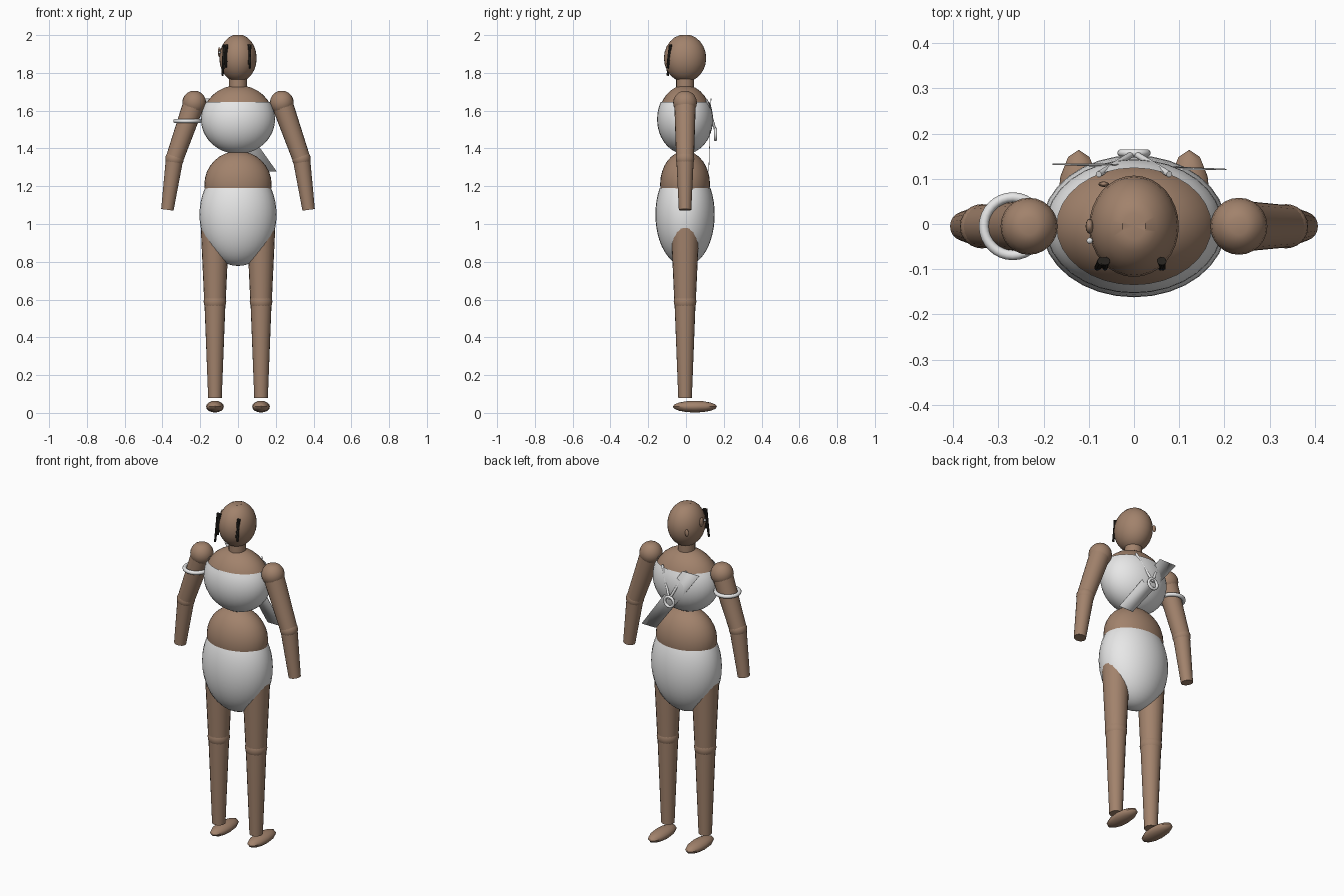
import bpy, bmesh, math
from mathutils import Vector, Matrix

cube = bpy.data.objects.get("Cube")
if cube:
    bpy.data.objects.remove(cube, do_unlink=True)

MID = -0.005  # depth of the body's centre plane


def material(name, rgb):
    m = bpy.data.materials.new(name)
    m.use_nodes = True
    color = (*rgb, 1)
    m.diffuse_color = color
    m.node_tree.nodes["Principled BSDF"].inputs["Base Color"].default_value = color
    return m


skin = material("skin", (0.36, 0.225, 0.15))
white = material("white_cloth", (0.8, 0.8, 0.8))
ribbon = material("ribbon_grey", (0.62, 0.62, 0.62))
dark = material("dark_hair", (0.02, 0.017, 0.014))


def finish(name, bm, mat):
    mesh = bpy.data.meshes.new(name)
    bmesh.ops.recalc_face_normals(bm, faces=bm.faces)
    bm.to_mesh(mesh)
    bm.free()
    mesh.materials.append(mat)
    ob = bpy.data.objects.new(name, mesh)
    bpy.context.collection.objects.link(ob)
    bpy.ops.object.select_all(action="DESELECT")
    ob.select_set(True)
    bpy.context.view_layer.objects.active = ob
    bpy.ops.object.shade_smooth_by_angle(angle=math.radians(40))
    return ob


def ellipsoid(name, center, radii, mat, segs=24, rings=12, cut=None, dimple=False):
    """Ball scaled to radii; cut removes everything above that height."""
    bm = bmesh.new()
    bmesh.ops.create_uvsphere(bm, u_segments=segs, v_segments=rings, radius=1)
    if dimple:
        for v in bm.verts:
            if abs(v.co.z) > 0.999:
                v.co.z *= 0.92
    bmesh.ops.scale(bm, vec=radii, verts=bm.verts)
    bmesh.ops.translate(bm, vec=center, verts=bm.verts)
    if cut:
        bmesh.ops.bisect_plane(bm, geom=bm.verts[:] + bm.edges[:] + bm.faces[:],
                               plane_co=(0, 0, cut), plane_no=(0, 0, 1), clear_outer=True)
    return finish(name, bm, mat)


def limb(name, start, end, r1, r2, mat, segs=20):
    """Tapered cylinder between two points."""
    a, b = Vector(start), Vector(end)
    axis = b - a
    bm = bmesh.new()
    bmesh.ops.create_cone(bm, cap_ends=True, segments=segs, radius1=r1, radius2=r2,
                          depth=axis.length)
    turn = axis.to_track_quat("Z", "Y").to_matrix().to_4x4()
    bm.transform(Matrix.Translation((a + b) / 2) @ turn)
    return finish(name, bm, mat)


def ring(name, center, major, minor, mat, tilt=0):
    bpy.ops.mesh.primitive_torus_add(major_radius=major, minor_radius=minor, major_segments=32,
                                     minor_segments=10, location=center, rotation=(tilt, 0, 0))
    ob = bpy.context.object
    ob.name = name
    ob.data.materials.append(mat)
    bpy.ops.object.shade_smooth()


# Head and neck
ellipsoid("head", (0, MID, 1.878), (0.099, 0.112, 0.126), skin, 32, 12, dimple=True)
limb("neck", (0, MID, 1.69), (0, MID, 1.785), 0.047, 0.047, skin)

# Torso with cloth shells
ellipsoid("chest", (0, MID, 1.555), (0.19, 0.142, 0.18), skin, 32, 16)
ellipsoid("chest_wrap", (0, MID, 1.555), (0.196, 0.148, 0.184), white, 32, 24, cut=1.645)
ellipsoid("belly", (0, MID, 1.21), (0.178, 0.132, 0.176), skin, 32, 16)
ellipsoid("briefs", (0, MID, 1.05), (0.204, 0.157, 0.272), white, 32, 24, cut=1.19)

# Arms and legs
for side, s in (("left", 1), ("right", -1)):
    shoulder = (s * 0.232, MID, 1.642)
    elbow = (s * 0.336, MID, 1.345)
    wrist = (s * 0.374, MID, 1.075)
    ellipsoid(side + "_shoulder", shoulder, (0.063, 0.063, 0.064), skin, 24, 10, dimple=True)
    limb(side + "_upper_arm", shoulder, elbow, 0.057, 0.047, skin)
    ellipsoid(side + "_elbow", elbow, (0.049, 0.049, 0.049), skin)
    limb(side + "_forearm", elbow, wrist, 0.046, 0.033, skin)

    x = s * 0.122
    limb(side + "_thigh", (x, MID, 1.0), (x, MID, 0.59), 0.076, 0.057, skin)
    ellipsoid(side + "_knee", (x, MID, 0.59), (0.06, 0.06, 0.06), skin)
    limb(side + "_shin", (x, MID, 0.59), (x, MID, 0.08), 0.056, 0.036, skin)
    ellipsoid(side + "_foot", (x, 0.047, 0.033), (0.047, 0.117, 0.031), skin, 12, 8)

# Arm band
ring("arm_band", (-0.268, MID, 1.545), 0.064, 0.011, white)

# Back ring with two straps rising to the shoulder blades
ring("back_ring", (0, 0.157, 1.475), 0.029, 0.008, white, math.radians(90))
for side, s in (("left", 1), ("right", -1)):
    limb(side + "_strap", (0, 0.157, 1.49), (s * 0.078, 0.11, 1.655), 0.007, 0.007, white, 10)

# Slanted ribbon across the back
bm = bmesh.new()
corners = [(-0.18, 0.134, 1.665), (-0.07, 0.134, 1.665), (0.205, 0.122, 1.278), (0.11, 0.122, 1.278)]
bm.faces.new([bm.verts.new(c) for c in corners])
sash = finish("back_ribbon", bm, ribbon)
thick = sash.modifiers.new("thickness", "SOLIDIFY")
thick.thickness = 0.003

# Ear pieces and ear stud
ellipsoid("ear", (-0.098, MID, 1.91), (0.009, 0.017, 0.026), skin, 12, 8)
ellipsoid("ear_stud", (-0.098, -0.037, 1.908), (0.007, 0.007, 0.007), white, 12, 8)
ellipsoid("back_ear", (-0.067, 0.088, 1.872), (0.012, 0.006, 0.021), skin, 12, 8)

# Thin hair locks standing off the front of the head
for i, (x, dx, low) in enumerate([(-0.062, -0.002, 1.83), (-0.072, -0.01, 1.785),
                                  (-0.066, -0.014, 1.81), (0.06, 0.004, 1.825),
                                  (0.063, -0.004, 1.845)]):
    limb("hair_lock_%d" % (i + 1), (x, -0.082, 1.95), (x + dx, -0.097, low),
         0.009, 0.006, dark, 8)
